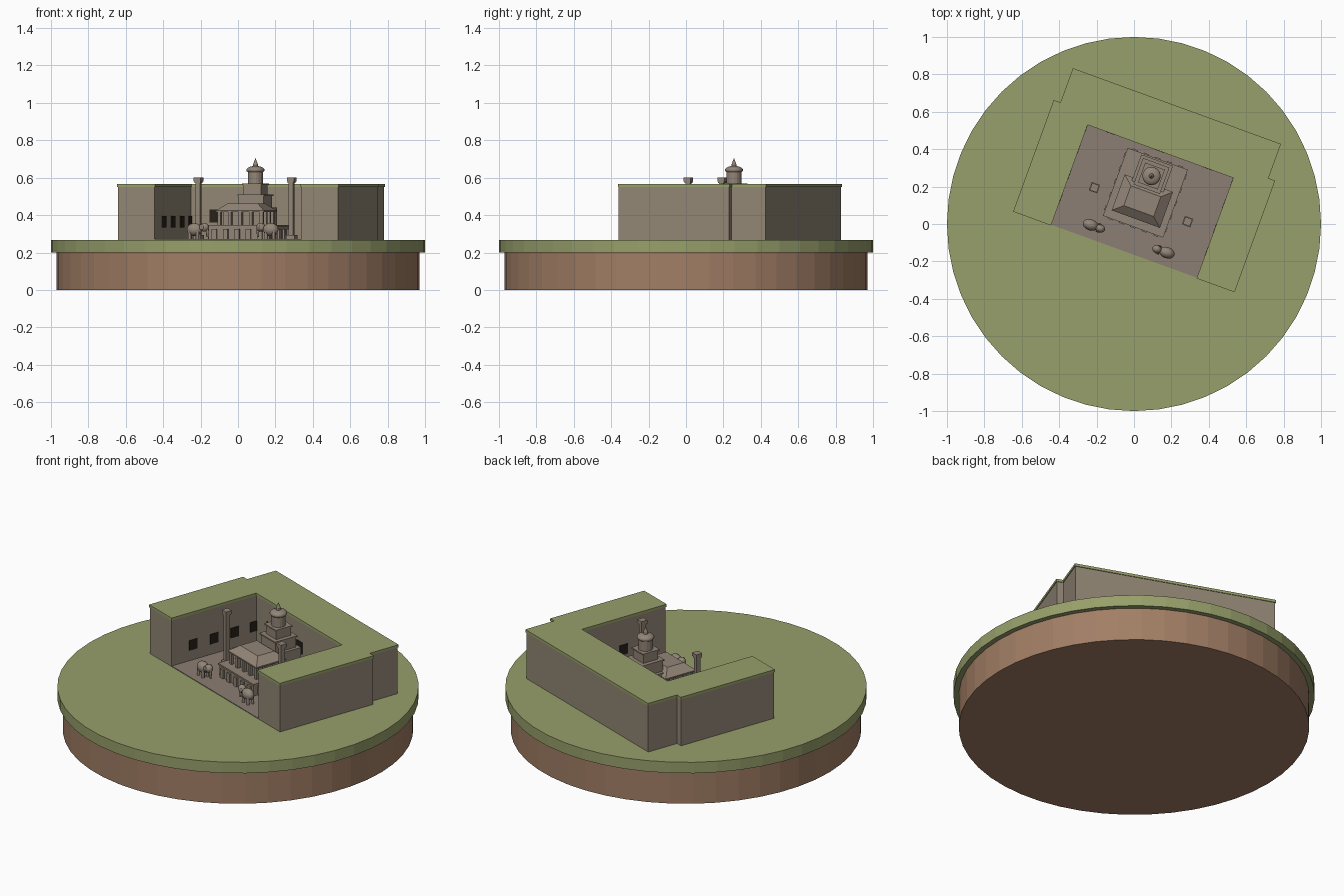
import bpy, bmesh, math
from mathutils import Matrix, Vector

cube = bpy.data.objects.get("Cube")
if cube:
    bpy.data.objects.remove(cube, do_unlink=True)


def material(name, rgb):
    m = bpy.data.materials.new(name)
    m.use_nodes = True
    m.diffuse_color = (*rgb, 1)
    bsdf = next(n for n in m.node_tree.nodes if n.type == 'BSDF_PRINCIPLED')
    bsdf.inputs["Base Color"].default_value = (*rgb, 1)
    return m


GRASS = material("grass", (0.31, 0.35, 0.145))
EARTH = material("earth", (0.36, 0.21, 0.13))
ROCK = material("cliff_rock", (0.29, 0.24, 0.18))
PAVING = material("paving", (0.26, 0.21, 0.175))
STONE = material("carved_stone", (0.29, 0.235, 0.185))
DARK = material("dark_opening", (0.02, 0.015, 0.01))

TURN = Matrix.Rotation(math.radians(-20), 4, 'Z')
GROUND = 0.267
FLOOR = 0.271


def finish(name, bm, mat, smooth=False, turn=True):
    bmesh.ops.recalc_face_normals(bm, faces=bm.faces)
    if turn:
        bm.transform(TURN)
    me = bpy.data.meshes.new(name)
    bm.to_mesh(me)
    bm.free()
    me.materials.append(mat)
    if smooth:
        me.shade_smooth()
    ob = bpy.data.objects.new(name, me)
    bpy.context.collection.objects.link(ob)
    return ob


def add_box(bm, x, y, z0, z1, hx, hy):
    m = Matrix.Translation((x, y, (z0 + z1) / 2)) @ Matrix.Diagonal((2 * hx, 2 * hy, z1 - z0, 1))
    bmesh.ops.create_cube(bm, size=1, matrix=m)


def boxes(name, mat, items):
    bm = bmesh.new()
    for item in items:
        add_box(bm, *item)
    return finish(name, bm, mat)


def add_cone(bm, x, y, z0, z1, r0, r1, seg):
    bmesh.ops.create_cone(bm, cap_ends=True, segments=seg, radius1=r0, radius2=r1,
                          depth=z1 - z0, matrix=Matrix.Translation((x, y, (z0 + z1) / 2)))


def add_ball(bm, loc, radii):
    m = Matrix.Translation(loc) @ Matrix.Diagonal((*radii, 1))
    bmesh.ops.create_uvsphere(bm, u_segments=16, v_segments=10, radius=1, matrix=m)


def prism(name, mat, outline, z0, z1):
    bm = bmesh.new()
    face = bm.faces.new([bm.verts.new((x, y, z0)) for x, y in outline])
    top = bmesh.ops.extrude_face_region(bm, geom=[face])["geom"]
    bmesh.ops.translate(bm, vec=(0, 0, z1 - z0),
                        verts=[v for v in top if isinstance(v, bmesh.types.BMVert)])
    return finish(name, bm, mat)


# Round ground
for name, mat, z0, z1, r in (("earth_disc", EARTH, 0, 0.2, 0.97),
                             ("grass_disc", GRASS, 0.2, GROUND, 1.0)):
    bm = bmesh.new()
    add_cone(bm, 0, 0, z0, z1, r, r, 48)
    finish(name, bm, mat, turn=False)


# U-shaped cliff with a turf cap
def u_outline(o):
    half = [(0.418 - o, 0.417 - o), (0.418 - o, -0.155 - o), (0.626 + o, -0.155 - o),
            (0.626 + o, 0.472 + o), (0.588 + o, 0.472 + o), (0.588 + o, 0.667 + o)]
    return half + [(-x, y) for x, y in reversed(half)]


prism("cliff_wall", ROCK, u_outline(0), GROUND - 0.01, 0.55)
prism("cliff_turf", GRASS, u_outline(0.004), 0.55, 0.566)

# Courtyard paving
boxes("courtyard_floor", PAVING, [(0, 0.131, GROUND - 0.01, FLOOR, 0.418, 0.286)])

# Dark cave openings in the cliff
caves = [(s * 0.416, v, 0.335, 0.395, 0.003, 0.027)
         for s in (-1, 1) for v in (-0.01, 0.13, 0.27, 0.4)]
caves += [(u, 0.415, 0.36, 0.43, 0.027, 0.003) for u in (-0.285, 0, 0.27)]
boxes("cave_openings", DARK, caves)

# Temple plinth with shallow carved blocks round its sides
boxes("plinth", STONE, [(0, 0.178, FLOOR, 0.336, 0.165, 0.188),
                        (0, 0.178, 0.336, 0.346, 0.171, 0.193)])
blocks = [(-0.13 + i * 0.065, y, FLOOR, 0.325, 0.014, 0.008)
          for i in range(5) for y in (-0.013, 0.369)]
blocks += [(s * 0.168, 0.03 + i * 0.075, FLOOR, 0.325, 0.008, 0.014)
           for i in range(5) for s in (-1, 1)]
boxes("plinth_carvings", STONE, blocks)

# Pillared hall
boxes("hall_core", STONE, [(0, 0.13, 0.346, 0.42, 0.105, 0.075)])
pillars = [(-0.12 + i * 0.06, 0.042, 0.346, 0.418, 0.009, 0.009) for i in range(5)]
pillars += [(s * 0.12, 0.042 + i * 0.055, 0.346, 0.418, 0.009, 0.009)
            for i in range(1, 4) for s in (-1, 1)]
boxes("hall_pillars", STONE, pillars)

# Sloping hall roof
bm = bmesh.new()
add_box(bm, 0, 0.13, 0.416, 0.424, 0.137, 0.102)
add_box(bm, 0, 0.13, 0.424, 0.463, 0.137, 0.102)
for v in bm.verts:
    if v.co.z > 0.45:
        v.co.x *= 0.62
        v.co.y = 0.13 + (v.co.y - 0.13) * 0.55
finish("hall_roof", bm, STONE)

# Stepped tower
TOWER = 0.273
tiers = ((0.346, 0.44, 0.09), (0.44, 0.502, 0.07), (0.502, 0.51, 0.075),
         (0.51, 0.562, 0.05), (0.562, 0.57, 0.056))
boxes("tower_tiers", STONE, [(0, TOWER, z0, z1, h, h) for z0, z1, h in tiers])

# Tower neck, dome and finial
bm = bmesh.new()
add_cone(bm, 0, TOWER, 0.57, 0.63, 0.041, 0.041, 16)
finish("tower_neck", bm, STONE)
bm = bmesh.new()
add_ball(bm, (0, TOWER, 0.641), (0.049, 0.049, 0.022))
finish("tower_dome", bm, STONE, smooth=True)
bm = bmesh.new()
add_cone(bm, 0, TOWER, 0.655, 0.672, 0.014, 0.014, 12)
add_cone(bm, 0, TOWER, 0.672, 0.706, 0.013, 0, 12)
finish("tower_finial", bm, STONE)

# Free-standing columns and elephants, mirrored either side
for side, label in ((-1, "right"), (1, "left")):
    x = side * 0.265
    boxes(label + "_column", STONE, [(x, 0.11, FLOOR, 0.293, 0.024, 0.024),
                                     (x, 0.11, 0.293, 0.58, 0.013, 0.013),
                                     (x, 0.11, 0.572, 0.58, 0.017, 0.017),
                                     (x, 0.11, 0.58, 0.6, 0.02, 0.02)])
    bm = bmesh.new()
    cx, cy = side * 0.217, -0.084
    add_ball(bm, (cx, cy, 0.323), (0.043, 0.03, 0.034))
    add_ball(bm, (side * 0.161, cy, 0.335), (0.025, 0.022, 0.024))
    for ear in (-1, 1):
        add_ball(bm, (side * 0.17, cy + ear * 0.02, 0.335), (0.012, 0.005, 0.016))
    for dx in (-0.022, 0.022):
        for dy in (-0.015, 0.015):
            add_cone(bm, cx + dx, cy + dy, FLOOR, 0.315, 0.009, 0.009, 10)
    add_cone(bm, side * 0.144, cy, 0.282, 0.335, 0.005, 0.009, 10)
    finish(label + "_elephant", bm, STONE, smooth=True)
    bpy.context.view_layer.objects.active = bpy.data.objects[label + "_elephant"]
    bpy.context.object.select_set(True)
    bpy.ops.object.shade_smooth_by_angle(angle=math.radians(40))
    bpy.context.object.select_set(False)
